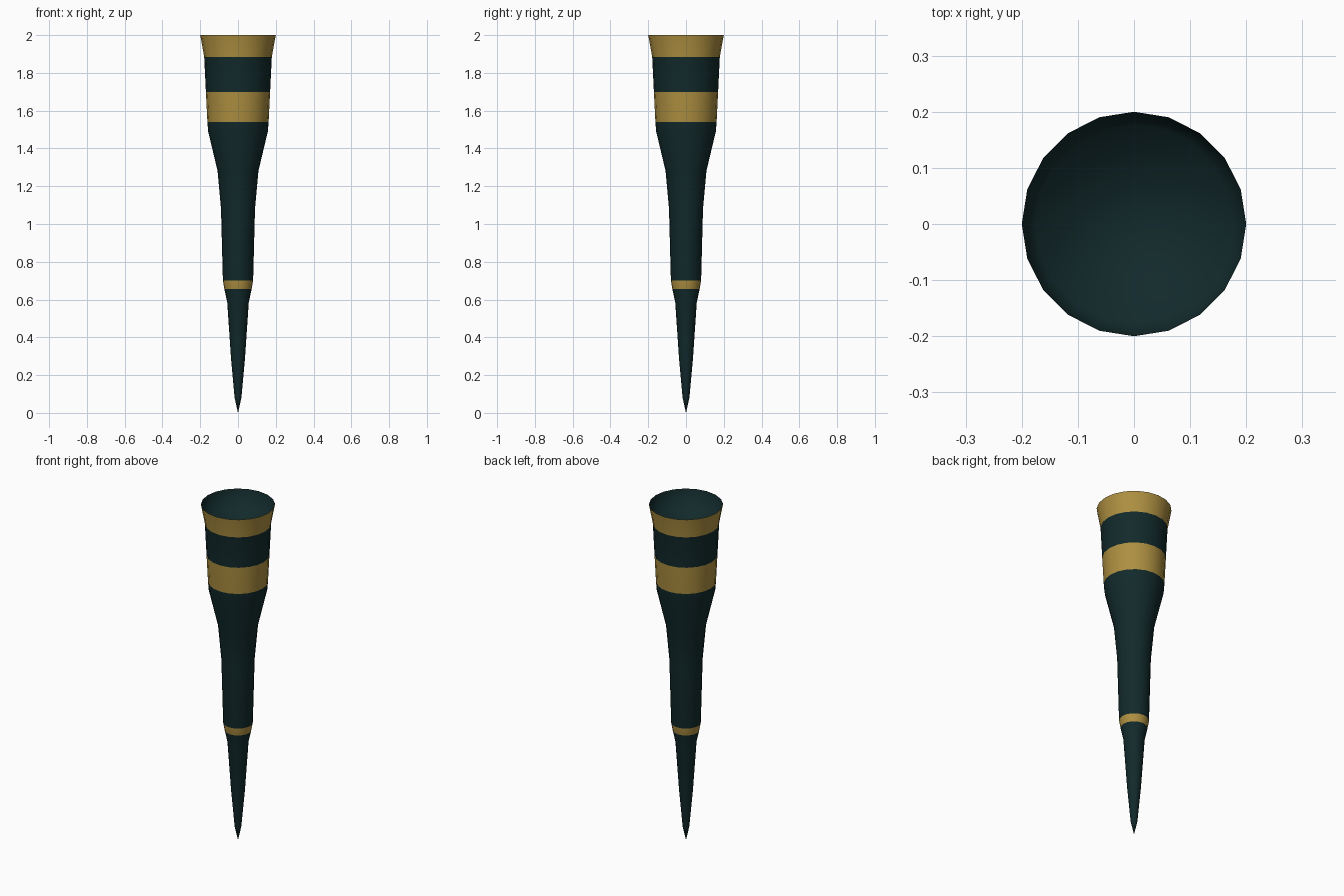
import bpy, bmesh, math

if "Cube" in bpy.data.objects:
    bpy.data.objects.remove(bpy.data.objects["Cube"])

SIDES = 20


def material(name, rgb):
    m = bpy.data.materials.new(name)
    m.diffuse_color = (*rgb, 1.0)
    m.use_nodes = True
    m.node_tree.nodes["Principled BSDF"].inputs["Base Color"].default_value = m.diffuse_color
    return m


teal = material("dark_teal", (0.0060, 0.0225, 0.0242))
gold = material("antique_gold", (0.42, 0.275, 0.052))


def lathe(name, profile, rule, inward=False):
    """Revolve (radius, z) points round z; zero radius closes to a point."""
    bm = bmesh.new()
    rings = []
    for r, z in profile:
        if r == 0:
            rings.append([bm.verts.new((0, 0, z))])
        else:
            rings.append([bm.verts.new((r * math.cos(2 * math.pi * i / SIDES),
                                        r * math.sin(2 * math.pi * i / SIDES), z))
                          for i in range(SIDES)])
    for a, b in zip(rings, rings[1:]):
        for i in range(SIDES):
            j = (i + 1) % SIDES
            if len(a) == 1:
                loop = [a[0], b[j], b[i]]
            else:
                loop = [a[i], a[j], b[j], b[i]]
            bm.faces.new(loop[::-1] if inward else loop)
    if inward:  # flat floor of the socket
        bm.faces.new(rings[0])
    for f in bm.faces:
        f.smooth = True
        f.material_index = rule(f.calc_center_median().z)
    me = bpy.data.meshes.new(name)
    bm.to_mesh(me)
    bm.free()
    me.materials.append(teal)
    me.materials.append(gold)
    ob = bpy.data.objects.new(name, me)
    bpy.context.collection.objects.link(ob)
    return ob


# Tapered spike with three gold bands chosen by height
bands = [(0.655, 0.70), (1.54, 1.70), (1.885, 2.0)]
lathe("spike_body",
      [(0, 0), (0.018, 0.08), (0.037, 0.29), (0.057, 0.585), (0.072, 0.655),
       (0.080, 0.70), (0.090, 1.08), (0.108, 1.28), (0.158, 1.49),
       (0.162, 1.54), (0.170, 1.70), (0.179, 1.885), (0.20, 2.0)],
      lambda z: int(any(lo < z < hi for lo, hi in bands)))

# Shallow teal socket inside the flared rim
lathe("socket_lining", [(0.176, 1.885), (0.20, 2.0)], lambda z: 0, inward=True)
